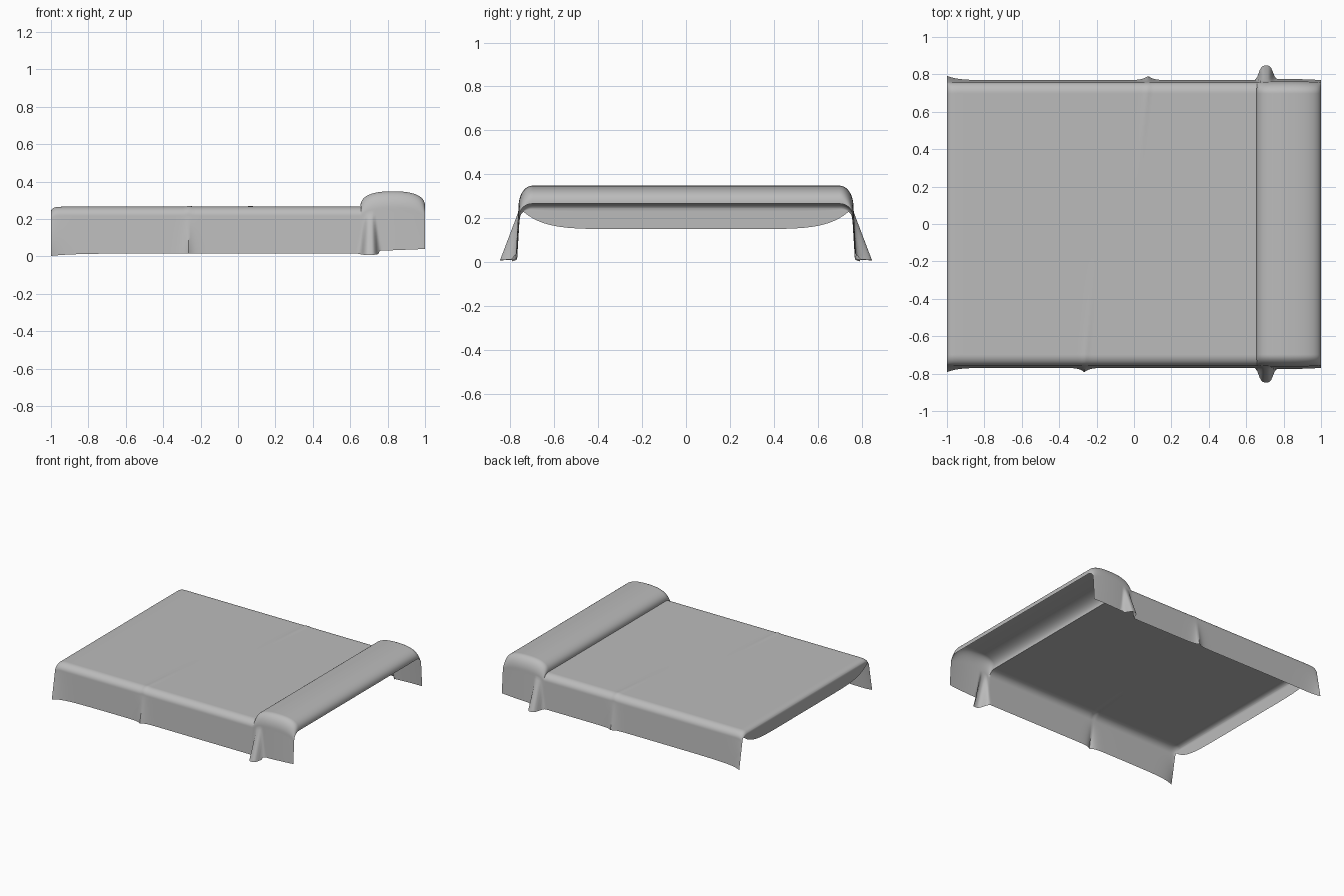
import bpy, bmesh
from math import sin, cos, pi, exp, copysign

cube = bpy.data.objects.get("Cube")
if cube:
    bpy.data.objects.remove(cube, do_unlink=True)

BED_Z = 0.266      # height of the flat top
FLAT_Y = 0.70      # half width of the flat part before the shoulder
SHOULDER = 0.057   # sideways size of the rounded shoulder


def columns():
    """Lengthwise profile: (x along the hem, x along the top, top height)."""
    cols = []
    xs = [-1, -0.997, -0.993] + [-1 + 1.658 * k / 140 for k in range(1, 141)]
    for x in xs:
        cols.append((x, x, BED_Z - 0.021 * exp(-(x + 1) / 0.012)))
    # Rounded roll over the pillows
    n = 40
    for k in range(1, n + 1):
        a = pi * (1 - k / n)
        c, s = cos(a), max(sin(a), 0)
        x_top = 0.8275 + 0.1725 * copysign(abs(c) ** 0.8, c)
        cols.append((0.655 + 0.345 * k / n, x_top, BED_Z + 0.082 * s ** 0.8))
    return cols


def hem_height(x):
    if x > 0.75:
        return 0.03 + (x - 0.75) * 0.04
    return 0.016 - 0.013 * exp(-(x + 1) / 0.12) - 0.008 * exp(-((x - 0.7) / 0.05) ** 4)


def flare(x, side, d):
    """Outward push of the hanging folds, growing from shoulder to hem."""
    mid = -0.265 if side < 0 else 0.075
    out = 0.024 * exp(-abs(x + 1) / 0.05)
    out += 0.024 * exp(-abs(x - mid) / 0.025)
    out += 0.075 * exp(-((x - 0.705) / (0.02 + 0.022 * d)) ** 4)
    return out * d


def crease(x, y):
    """Shallow ridge running in from each middle fold."""
    mid = -0.265 - (abs(y) - 0.75) * 0.1 if y < 0 else 0.075 + (y - 0.75) * 0.1
    fade = max(0, (abs(y) - 0.25) / 0.5)
    return 0.004 * fade * exp(-((x - mid) / 0.014) ** 2)


def half_section(col, side):
    """Points from the middle of the top out to the hem on one side."""
    x_hem, x_top, h = col
    rise = max(0, h - BED_Z) / 0.082
    drop = 0.05 + 0.045 * rise
    pts = []
    for k in range(17):
        y = side * FLAT_Y * sin(pi / 2 * k / 16)
        pts.append((x_top, y, h + crease(x_top, y)))
    for k in range(1, 13):
        a = pi / 2 * k / 12
        x = x_top + (x_hem - x_top) * (k / 12) ** 2
        y = side * (FLAT_Y + (SHOULDER + 0.006 * rise) * sin(a))
        pts.append((x, y, h - drop * (1 - cos(a)) + crease(x, y)))
    top, hem = h - drop, hem_height(x_hem)
    for k in range(1, 13):
        d = k / 12
        y = FLAT_Y + SHOULDER + 0.006 * rise + 0.012 * d + flare(x_hem, side, d)
        pts.append((x_hem, side * y, top + (hem - top) * d))
    return pts


def grid_faces(bm, rows):
    for a, b in zip(rows, rows[1:]):
        for j in range(len(a) - 1):
            bm.faces.new((a[j], b[j], b[j + 1], a[j + 1]))


# Draped sheet with hanging sides
bm = bmesh.new()
rows = []
for col in columns():
    pts = half_section(col, -1)[:0:-1] + half_section(col, 1)
    rows.append([bm.verts.new(p) for p in pts])
grid_faces(bm, rows)

# Short flap over the foot end, cut away towards the corners
edge = [v for v in rows[0] if abs(v.co.y) < 0.742 and v.co.z > 0.2]
flap = [edge]
for k in range(1, 7):
    line = []
    for v in edge:
        y, z = v.co.y, v.co.z
        low = min(z - 0.002, 0.15 + 0.075 * (abs(y) / 0.735) ** 8)
        line.append(bm.verts.new((-1, y, z + (low - z) * k / 6)))
    flap.append(line)
grid_faces(bm, flap[::-1])

mesh = bpy.data.meshes.new("bedspread")
bm.to_mesh(mesh)
bm.free()
bedspread = bpy.data.objects.new("bedspread", mesh)
bpy.context.collection.objects.link(bedspread)

# Plain grey cloth
cloth = bpy.data.materials.new("grey cloth")
cloth.use_nodes = True
grey = (0.5, 0.5, 0.5, 1)
cloth.diffuse_color = grey
cloth.node_tree.nodes["Principled BSDF"].inputs["Base Color"].default_value = grey
mesh.materials.append(cloth)

bpy.ops.object.select_all(action="DESELECT")
bedspread.select_set(True)
bpy.context.view_layer.objects.active = bedspread
bpy.ops.object.shade_smooth_by_angle(angle=pi / 4)
